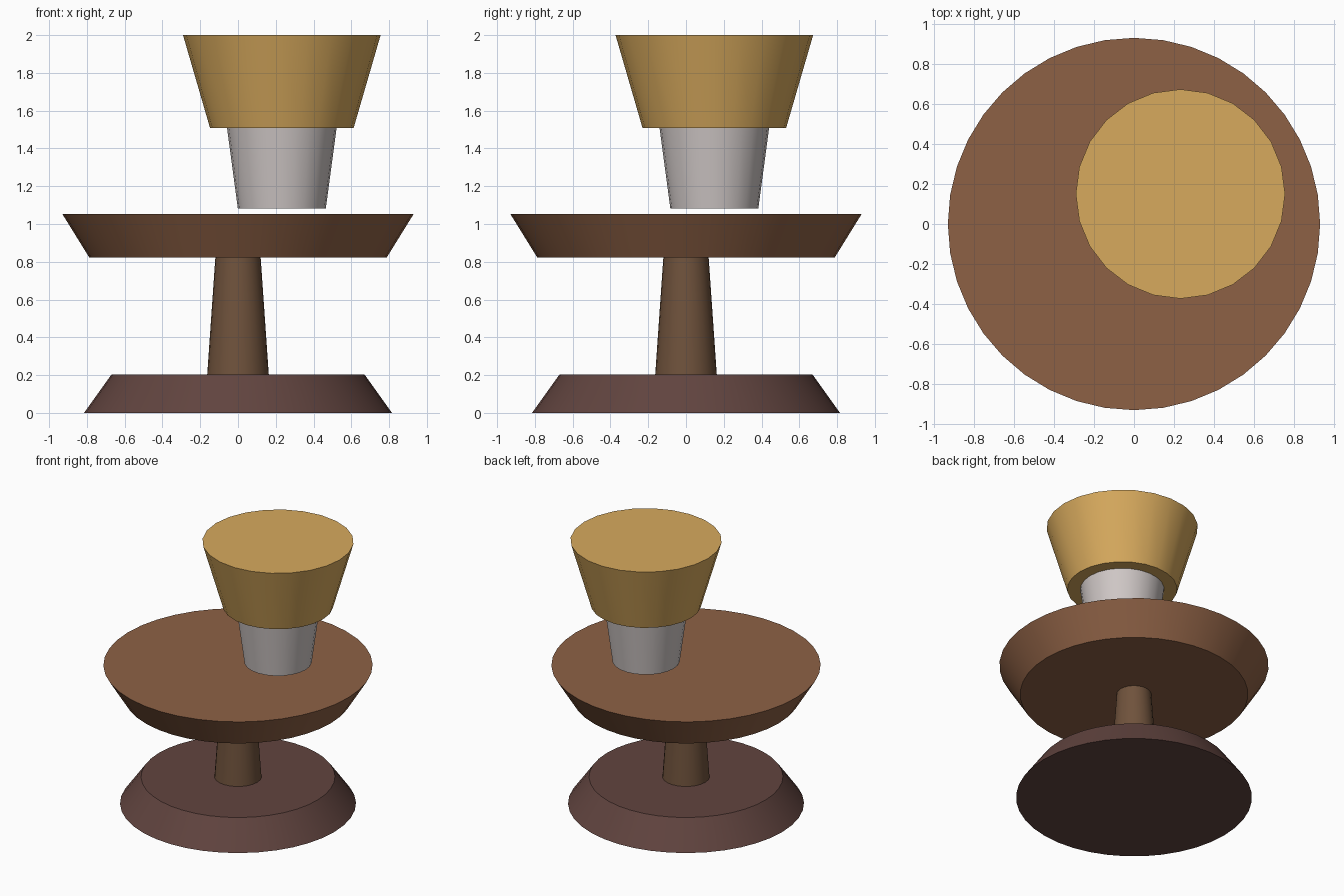
import bpy
import math

if "Cube" in bpy.data.objects:
    bpy.data.objects.remove(bpy.data.objects["Cube"])


def material(name, rgb):
    mat = bpy.data.materials.new(name)
    mat.diffuse_color = (*rgb, 1)
    mat.use_nodes = True
    mat.node_tree.nodes["Principled BSDF"].inputs["Base Color"].default_value = mat.diffuse_color
    return mat


def frustum(name, centre, r_bottom, r_top, z0, z1, sides, mat=None):
    """Capped, tapered cylinder between two heights."""
    bpy.ops.mesh.primitive_cone_add(
        vertices=sides, radius1=r_bottom, radius2=r_top, depth=z1 - z0,
        location=(*centre, (z0 + z1) / 2))
    obj = bpy.context.object
    obj.name = name
    bpy.ops.object.shade_smooth_by_angle(angle=math.radians(30))
    if mat:
        obj.data.materials.append(mat)
    return obj


table_axis = (0, 0)
lamp_axis = (0.232, 0.15)

# Pedestal table
frustum("table_base", table_axis, 0.815, 0.67, 0.0, 0.203, 40,
        material("dark_wood", (0.12, 0.058, 0.05)))
frustum("table_stem", table_axis, 0.163, 0.12, 0.203, 0.822, 24,
        material("stem_wood", (0.16, 0.085, 0.045)))
frustum("table_top", table_axis, 0.787, 0.93, 0.822, 1.053, 40,
        material("top_wood", (0.27, 0.12, 0.06)))

# Off-centre lamp, hovering just above the table top
frustum("lamp_body", lamp_axis, 0.233, 0.29, 1.083, 1.508, 24,
        material("pale_grey", (0.62, 0.57, 0.56)))
frustum("lamp_shade", lamp_axis, 0.38, 0.523, 1.508, 2.0, 24,
        material("warm_yellow", (0.68, 0.4, 0.11)))
